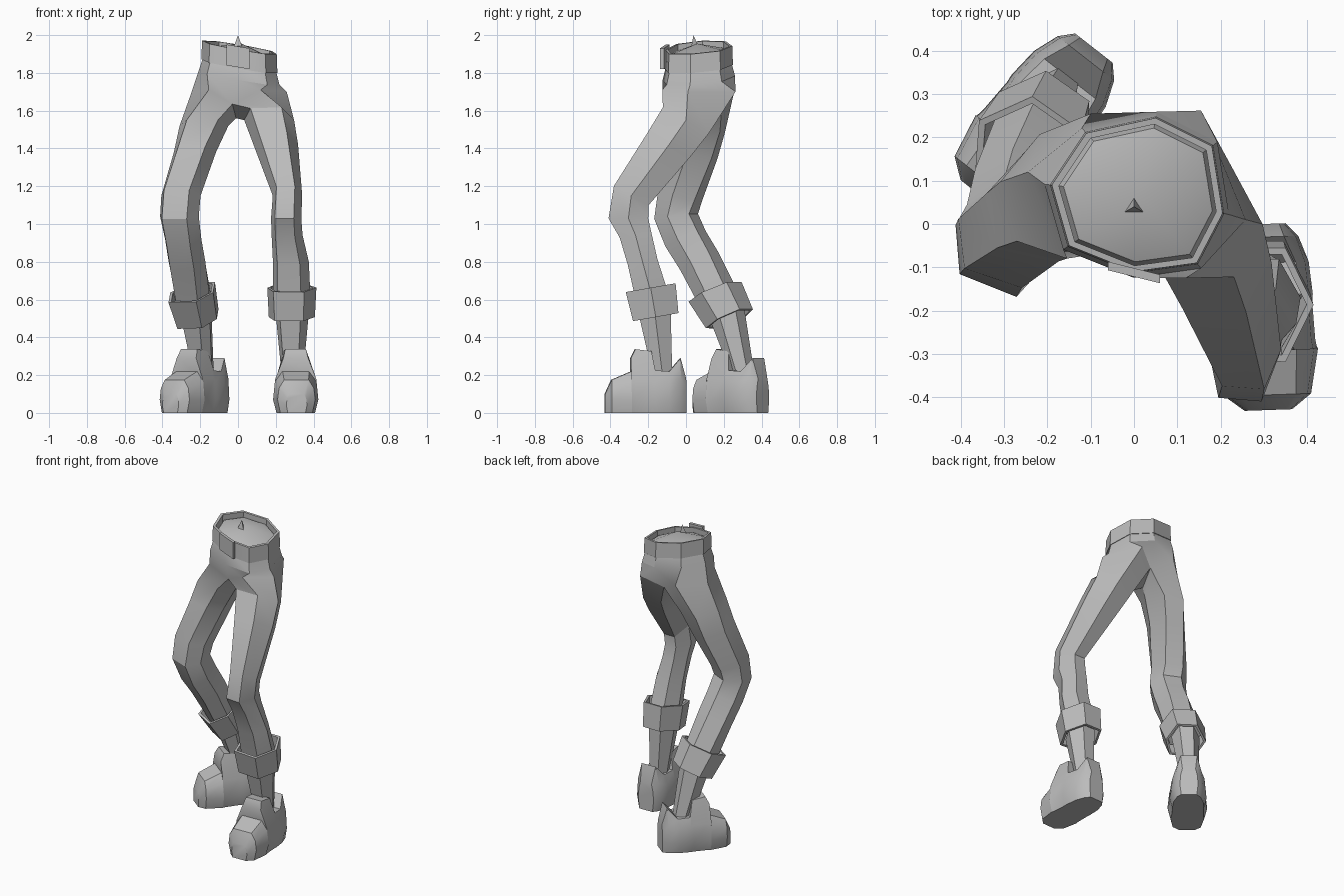
import bpy, bmesh, math
from mathutils import Vector

if "Cube" in bpy.data.objects:
    bpy.data.objects.remove(bpy.data.objects["Cube"], do_unlink=True)

grey = bpy.data.materials.new("plain grey")
grey.use_nodes = True
grey.diffuse_color = (.5, .5, .5, 1)
grey.node_tree.nodes["Principled BSDF"].inputs["Base Color"].default_value = (.5, .5, .5, 1)


def finish(bm, name, angle=30):
    """Turn a bmesh into a named, shaded object."""
    bmesh.ops.recalc_face_normals(bm, faces=bm.faces)
    mesh = bpy.data.meshes.new(name)
    bm.to_mesh(mesh)
    bm.free()
    mesh.materials.append(grey)
    obj = bpy.data.objects.new(name, mesh)
    bpy.context.collection.objects.link(obj)
    bpy.ops.object.select_all(action="DESELECT")
    obj.select_set(True)
    bpy.context.view_layer.objects.active = obj
    bpy.ops.object.shade_smooth_by_angle(angle=math.radians(angle))
    return obj


def add_ring(bm, points):
    return [bm.verts.new(p) for p in points]


def bridge(bm, first, second):
    count = len(first)
    for i in range(count):
        j = (i + 1) % count
        bm.faces.new((first[i], first[j], second[j], second[i]))


def loft(bm, rings):
    """Bridge successive lists of points, returning the vertex rings."""
    made = [add_ring(bm, points) for points in rings]
    for first, second in zip(made, made[1:]):
        bridge(bm, first, second)
    return made


def limb_ring(side, x, y, z, width, depth, pitch, yaw):
    """Tilted hexagon: front inner, front outer, outer, back outer, back inner, inner."""
    w, p = math.radians(yaw), math.radians(pitch)
    across = Vector((math.cos(w), math.sin(w), 0)) * side
    ahead = Vector((math.sin(w) * math.cos(p), -math.cos(w) * math.cos(p), math.sin(p)))
    shape = ((-.75, .92), (.5, 1), (1, 0), (.5, -1), (-.5, -1), (-1, 0))
    centre = Vector((x, y, z))
    return [centre + across * width * u + ahead * depth * v for u, v in shape]


def band(name, top, bottom, inset):
    """Open strap with wall thickness between two outer rings."""
    def shrink(ring):
        centre = sum(ring, Vector()) / len(ring)
        return [p.lerp(centre, inset) for p in ring]
    bm = bmesh.new()
    made = loft(bm, [top, bottom, shrink(bottom), shrink(top)])
    bridge(bm, made[-1], made[0])
    return finish(bm, name)


# Waist outline, starting at the front middle and running round the left side
outline = [(0, -.11), (.145, -.09), (.205, .025), (.18, .18),
           (.05, .245), (-.11, .21), (-.19, .09), (-.15, -.05)]


def waist_ring(scale, drop):
    ring = []
    for x, y in outline:
        x, y = .02 + (x - .02) * scale, .065 + (y - .065) * scale
        ring.append(Vector((x, y, 1.937 - .17 * x + .08 * (y - .065) - drop)))
    return ring


# Leg rings: x, y, z, half width, half depth, pitch, yaw
left_leg = [
    (.165, 0, 1.55, .132, .14, 29, 0),
    (.2, -.09, 1.42, .118, .13, 29, 0),
    (.262, -.29, 1.15, .078, .105, 29, 0),
    (.255, -.305, 1.03, .08, .105, 0, 0),
    (.26, -.267, .94, .082, .085, -8, 0),
    (.28, -.23, .8, .095, .08, -10, 0),
    (.285, -.17, .58, .1, .09, -10, 0),
]
right_leg = [
    (-.18, .07, 1.52, .132, .13, 14, -12),
    (-.228, .04, 1.38, .116, .12, 16, -16),
    (-.302, -.03, 1.15, .112, .105, 16, -22),
    (-.31, -.05, 1.04, .113, .1, -8, -25),
    (-.29, .0, .92, .106, .1, -25, -25),
    (-.27, .075, .8, .11, .095, -30, -28),
    (-.23, .195, .57, .105, .09, -27, -35),
]

# Trousers: hips split at the crotch into two six-sided legs
hips = [(-.03, -.06, 1.635), (.12, -.125, 1.71), (.258, .01, 1.7), (.155, .262, 1.7),
        (.03, .19, 1.63), (-.1, .255, 1.7), (-.245, .12, 1.7), (-.155, -.08, 1.71)]
bm = bmesh.new()
rings = loft(bm, [waist_ring(.87, .03), waist_ring(.95, .07), waist_ring(1.08, .16), hips])
crotch = bm.verts.new((-.01, .07, 1.56))
for side, rows, order in ((1, left_leg, (0, 1, 2, 3, 4)), (-1, right_leg, (0, 7, 6, 5, 4))):
    made = loft(bm, [limb_ring(side, *row) for row in rows])
    bridge(bm, [rings[-1][i] for i in order] + [crotch], made[0])
    bm.faces.new(made[-1])
# Low domed lid inside the belt
peak = bm.verts.new((.02, .06, 1.955))
for i, vert in enumerate(rings[0]):
    bm.faces.new((vert, rings[0][(i + 1) % len(outline)], peak))
finish(bm, "trousers")

# Small pointed fold on the lid
bm = bmesh.new()
bmesh.ops.create_cone(bm, segments=3, radius1=.025, radius2=0, depth=.06)
bmesh.ops.translate(bm, verts=bm.verts, vec=(0, .04, 1.97))
finish(bm, "waist_fold")

# Belt and buckle
band("belt", waist_ring(1, 0), waist_ring(1.02, .1), .08)
bm = bmesh.new()
bmesh.ops.create_cube(bm, size=1)
for v in bm.verts:
    x, y, z = v.co
    v.co = (x * .12, -.112 + y * .02 - x * .03, 1.885 + z * .11 - x * .02)
finish(bm, "buckle")

# Turned-up cuffs and socks: lower ring follows the upper one
ankles = {
    "left": (1, (.285, -.187, .663, .13, .134, -10, 0), (.285, -.16, .507, .122, .122, -10, 0),
             (.287, -.165, .53, .088, .085, -10, 0), (.288, -.122, .18, .055, .05, 0, 0)),
    "right": (-1, (-.245, .16, .638, .138, .128, -25, -35), (-.212, .235, .497, .122, .115, -27, -35),
              (-.22, .22, .53, .085, .085, -27, -35), (-.18, .31, .18, .055, .05, 0, -38)),
}
for label, (side, cuff_top, cuff_base, sock_top, sock_base) in ankles.items():
    band(label + "_cuff", limb_ring(side, *cuff_top), limb_ring(side, *cuff_base), .12)
    bm = bmesh.new()
    made = loft(bm, [limb_ring(side, *sock_top), limb_ring(side, *sock_base)])
    for ring in made:
        bm.faces.new(ring)
    finish(bm, label + "_sock")

# Shoe sections from toe to heel: position, half width, half width on top, height
shoe_sections = [
    (.215, .055, .04, .1), (.18, .1, .065, .175), (.075, .12, .07, .22),
    (.078, .118, .065, .29), (.055, .114, .055, .337), (-.03, .11, .06, .327),
    (-.05, .112, .085, .225), (-.125, .105, .075, .22), (-.185, .083, .05, .29),
    (-.215, .055, .04, .18),
]


def make_shoe(name, x, y, yaw):
    bm = bmesh.new()
    w = math.radians(yaw)
    rows = []
    for along, wide, top, high in shoe_sections:
        half = [(wide * .85, 0), (wide, min(.07, high * .4)),
                (wide * .92, min(.18, high * .75)), (top, high)]
        section = half + [(-u, z) for u, z in reversed(half)]
        rows.append([(x + u * math.cos(w) + along * math.sin(w),
                      y + u * math.sin(w) - along * math.cos(w), z) for u, z in section])
    made = loft(bm, rows)
    bm.faces.new(made[0])
    bm.faces.new(made[-1])
    finish(bm, name)


make_shoe("left_shoe", .303, -.215, 2)
make_shoe("right_shoe", -.225, .237, -38)
